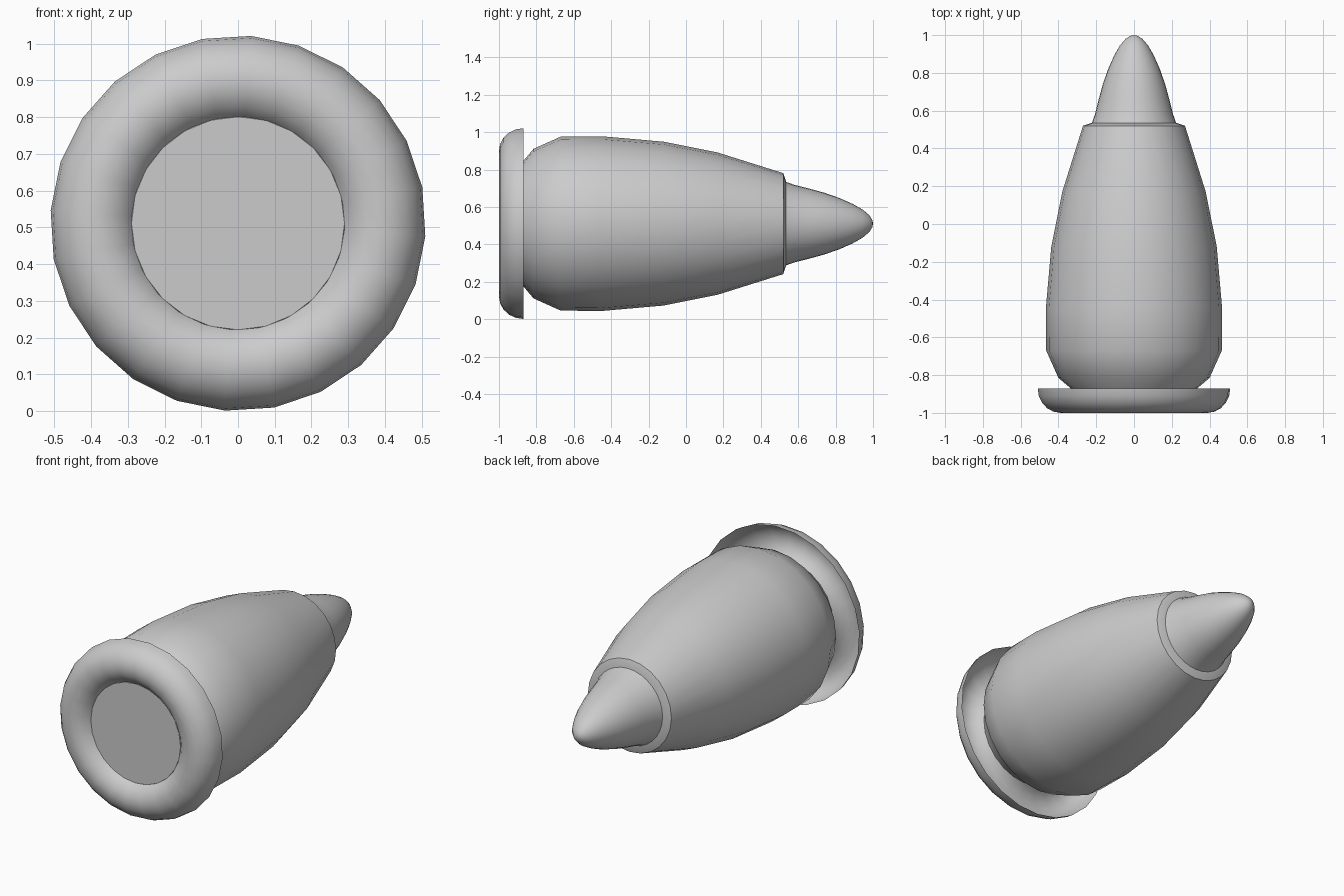
import bpy, bmesh, math

if "Cube" in bpy.data.objects:
    bpy.data.objects.remove(bpy.data.objects["Cube"])

CENTRE_Z = 0.511


def revolve(name, profile, sides, turn=0.0):
    """Spin (radius, y) points round the lengthwise axis."""
    bm = bmesh.new()
    rings = []
    for r, y in profile:
        if r == 0:
            rings.append([bm.verts.new((0, y, CENTRE_Z))])
            continue
        angles = [turn + 2 * math.pi * i / sides for i in range(sides)]
        rings.append([bm.verts.new((r * math.cos(a), y, CENTRE_Z + r * math.sin(a))) for a in angles])
    for a, b in zip(rings, rings[1:]):
        for i in range(sides):
            j = (i + 1) % sides
            if len(a) == 1:
                bm.faces.new((a[0], b[j], b[i]))
            elif len(b) == 1:
                bm.faces.new((a[i], a[j], b[0]))
            else:
                bm.faces.new((a[i], a[j], b[j], b[i]))
    bmesh.ops.recalc_face_normals(bm, faces=bm.faces)
    mesh = bpy.data.meshes.new(name)
    bm.to_mesh(mesh)
    bm.free()
    obj = bpy.data.objects.new(name, mesh)
    bpy.context.collection.objects.link(obj)
    bpy.ops.object.select_all(action='DESELECT')
    obj.select_set(True)
    bpy.context.view_layer.objects.active = obj
    bpy.ops.object.shade_smooth_by_angle(angle=math.radians(40))
    return obj


# Intake lip: a half-round ring, open at the back
lip = [(0.39 + 0.121 * math.cos(math.pi * i / 10),
        -0.87 - 0.13 * math.sin(math.pi * i / 10)) for i in range(11)]
revolve("intake_lip", lip, 24, math.radians(-4))

# Main casing with a closed flat front inside the lip
revolve("casing", [
    (0, -0.945), (0.29, -0.945), (0.335, -0.87), (0.40, -0.815), (0.465, -0.67),
    (0.467, -0.45), (0.438, -0.12), (0.38, 0.17), (0.27, 0.52), (0.225, 0.535),
    (0, 0.535)], 24)

# Tail cone
revolve("tail_cone", [
    (0.225, 0.53), (0.207, 0.58), (0.187, 0.66), (0.165, 0.74), (0.137, 0.82),
    (0.106, 0.89), (0.075, 0.945), (0.045, 0.98), (0.02, 0.996), (0, 1.0)], 32)
